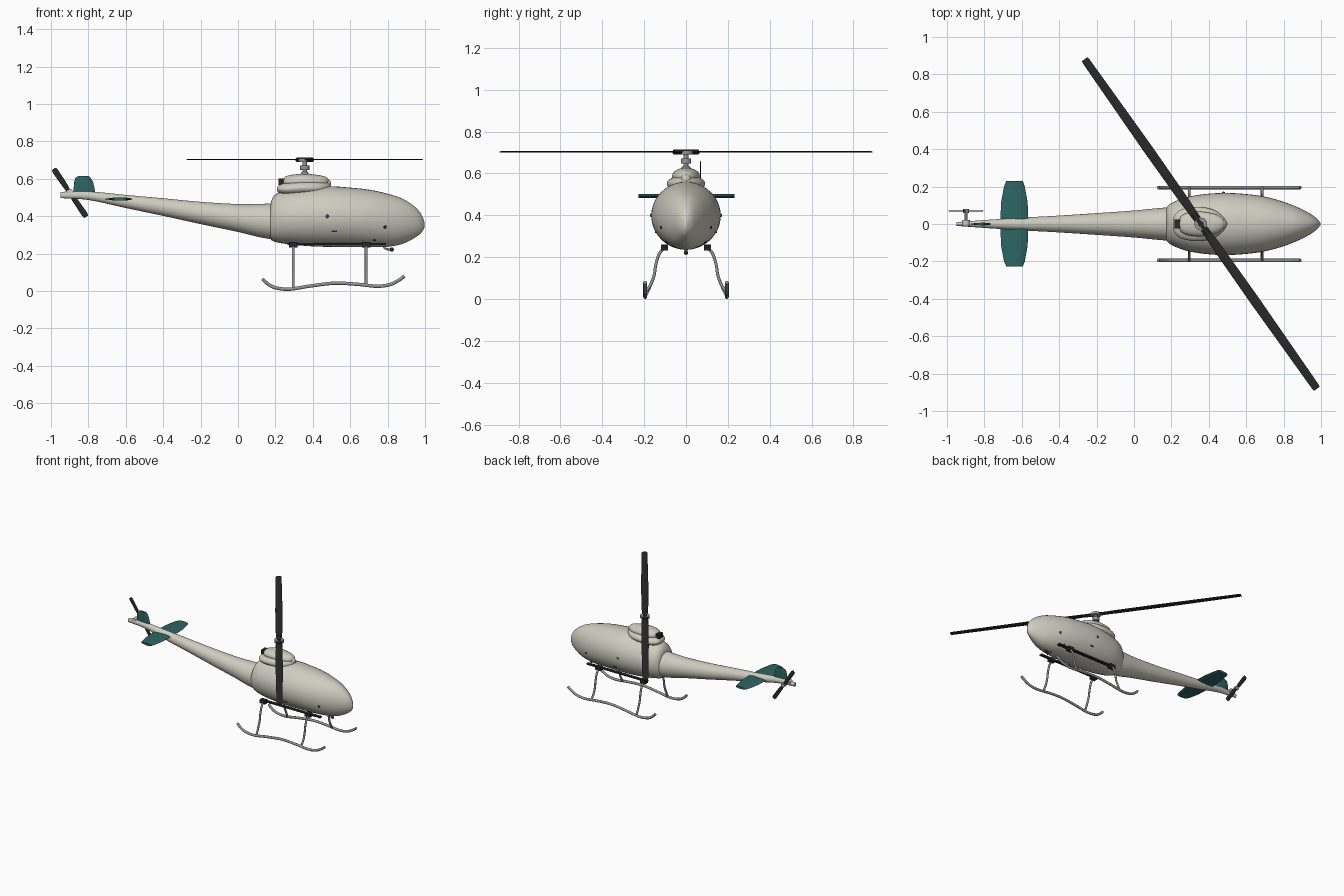
import bpy, bmesh, math
from mathutils import Vector, Matrix

if "Cube" in bpy.data.objects:
    bpy.data.objects.remove(bpy.data.objects["Cube"])

def mat(name, c):
    m = bpy.data.materials.new(name)
    m.diffuse_color = (*c, 1)
    m.use_nodes = True
    m.node_tree.nodes["Principled BSDF"].inputs["Base Color"].default_value = m.diffuse_color
    return m

BODY = mat("warm_grey", (0.62, 0.61, 0.53))
TEAL = mat("teal", (0.026, 0.13, 0.128))
DARK = mat("charcoal", (0.022, 0.022, 0.022))
METAL = mat("metal_grey", (0.30, 0.30, 0.30))

def finish(name, bm, m):
    bmesh.ops.recalc_face_normals(bm, faces=bm.faces)
    me = bpy.data.meshes.new(name)
    bm.to_mesh(me)
    bm.free()
    me.materials.append(m)
    ob = bpy.data.objects.new(name, me)
    bpy.context.collection.objects.link(ob)
    return ob

def spline(pts, steps):
    """Catmull-Rom interpolation of tuples."""
    out = []
    for i in range(len(pts) - 1):
        p = [Vector(pts[max(0, min(len(pts) - 1, i + k))]) for k in (-1, 0, 1, 2)]
        for s in range(steps):
            t = s / steps
            out.append(0.5 * (2 * p[1] + (p[2] - p[0]) * t
                       + (2 * p[0] - 5 * p[1] + 4 * p[2] - p[3]) * t * t
                       + (3 * p[1] - p[0] - 3 * p[2] + p[3]) * t ** 3))
    return out + [Vector(pts[-1])]

def loft(name, sections, m, steps=4, n=40):
    """Elliptic sections (x, z bottom, z top, half width) joined along x."""
    bm = bmesh.new()
    rings = []
    for x, lo, hi, w in spline(sections, steps):
        c, h = (lo + hi) / 2, (hi - lo) / 2
        rings.append([bm.verts.new((x, w * math.cos(a), c + h * math.sin(a)))
                      for a in (2 * math.pi * k / n for k in range(n))])
    for a, b in zip(rings, rings[1:]):
        for k in range(n):
            bm.faces.new((a[k], a[(k + 1) % n], b[(k + 1) % n], b[k]))
    bm.faces.new(rings[0])
    bm.faces.new(rings[-1])
    return finish(name, bm, m)

def cyl(name, p, q, r, m, r2=None, n=24):
    p, q = Vector(p), Vector(q)
    bm = bmesh.new()
    rot = (q - p).to_track_quat('Z', 'Y').to_matrix().to_4x4()
    bmesh.ops.create_cone(bm, cap_ends=True, segments=n, radius1=r,
                          radius2=r if r2 is None else r2, depth=(q - p).length,
                          matrix=Matrix.Translation((p + q) / 2) @ rot)
    return finish(name, bm, m)

def box(name, c, s, m):
    bm = bmesh.new()
    bmesh.ops.create_cube(bm, size=1, matrix=Matrix.Translation(c) @ Matrix.Diagonal((*s, 1)))
    return finish(name, bm, m)

def ball(name, c, s, m):
    bm = bmesh.new()
    bmesh.ops.create_uvsphere(bm, u_segments=20, v_segments=12, radius=1,
                              matrix=Matrix.Translation(c) @ Matrix.Diagonal((*s, 1)))
    return finish(name, bm, m)

def wing(name, stations, thick, m, matrix=Matrix()):
    """Lens-section blade: stations are (span, rear, front) along local y."""
    bm = bmesh.new()
    rings = []
    for s, a, b in stations:
        prof = [(0, 0), (.3, -.4), (.7, -.5), (.92, -.3), (1, 0), (.92, .3), (.7, .5), (.3, .4)]
        rings.append([bm.verts.new((a + (b - a) * u, s, v * thick)) for u, v in prof])
    for a, b in zip(rings, rings[1:]):
        for k in range(8):
            bm.faces.new((a[k], a[(k + 1) % 8], b[(k + 1) % 8], b[k]))
    bm.faces.new(rings[0])
    bm.faces.new(rings[-1])
    bm.transform(matrix)
    return finish(name, bm, m)

def tube(name, pts, r, m):
    cu = bpy.data.curves.new(name, 'CURVE')
    cu.dimensions = '3D'
    cu.bevel_depth, cu.bevel_resolution, cu.use_fill_caps = r, 3, True
    sp = cu.splines.new('POLY')
    path = spline(pts, 6)
    sp.points.add(len(path) - 1)
    for q, v in zip(sp.points, path):
        q.co = (*v, 1)
    cu.materials.append(m)
    ob = bpy.data.objects.new(name, cu)
    bpy.context.collection.objects.link(ob)

# Fuselage and tail boom
loft("fuselage", [(.172, .285, .45, .085), (.182, .27, .492, .098), (.21, .26, .522, .117),
                  (.28, .249, .54, .143), (.38, .24, .554, .16), (.49, .236, .56, .166),
                  (.60, .235, .553, .160), (.70, .235, .542, .146), (.79, .236, .523, .122),
                  (.87, .249, .498, .092), (.93, .276, .463, .062), (.97, .302, .425, .036),
                  (.99, .325, .388, .015), (.998, .345, .362, .003)], BODY)
loft("tail_boom", [(-.95, .497, .530, .010), (-.80, .487, .533, .021), (-.60, .444, .514, .034),
                   (-.40, .402, .496, .045), (-.20, .358, .477, .058), (0, .316, .465, .072),
                   (.12, .287, .466, .084), (.22, .272, .47, .092)], BODY)

# Engine cowling, intake and exhaust
loft("lower_cowling", [(.208, .54, .55, .01), (.218, .525, .565, .05), (.26, .51, .582, .08),
                       (.34, .51, .592, .092), (.42, .51, .592, .078), (.47, .52, .588, .045),
                       (.492, .545, .575, .015)], BODY)
loft("upper_cowling", [(.242, .57, .59, .012), (.25, .56, .61, .04), (.29, .55, .622, .06),
                       (.36, .55, .627, .066), (.43, .55, .62, .054), (.47, .56, .61, .033),
                       (.486, .58, .595, .01)], BODY)
ball("intake_nose", (.47, 0, .574), (.028, .025, .025), BODY)
box("exhaust", (.234, 0, .584), (.034, .05, .034), DARK)

# Rotor mast and hub
cyl("mast", (.357, 0, .61), (.357, 0, .70), .011, METAL)
cyl("mast_base", (.357, 0, .622), (.357, 0, .636), .026, METAL, .016)
cyl("swashplate", (.357, 0, .648), (.357, 0, .672), .025, METAL)
cyl("rotor_hub", (.357, 0, .690), (.357, 0, .710), .034, METAL)
cyl("hub_cap", (.357, 0, .71), (.357, 0, .715), .015, DARK)

# Main rotor blades
for i in range(2):
    ang = math.atan2(.62, .88) + math.pi * i
    M = Matrix.Translation((.357, 0, .703)) @ Matrix.Rotation(ang, 4, 'Z')
    wing(f"main_blade_{i + 1}", [(.025, -.02, .02), (.15, -.024, .024), (.5, -.026, .026),
                                 (1.06, -.021, .021), (1.078, -.018, .019)], .007, DARK, M)
    d = M.to_3x3() @ Vector((0, 1, 0))
    c = Vector((.357, 0, .702))
    cyl(f"blade_grip_{i + 1}", c, c + d * .07, .012, DARK)

# Stabiliser and fin
wing("stabiliser", [(-.226, -.683, -.594), (-.20, -.695, -.584), (-.12, -.710, -.569),
                    (0, -.716, -.564), (.12, -.710, -.569), (.20, -.695, -.584),
                    (.231, -.683, -.594)], .018, TEAL, Matrix.Translation((0, 0, .492)))
wing("tail_fin", [(.50, -.878, -.762), (.54, -.879, -.765), (.58, -.877, -.774),
                  (.605, -.870, -.787), (.614, -.855, -.797)], .014, TEAL,
     Matrix.Rotation(math.pi / 2, 4, 'X'))

# Tail rotor
hub = Vector((-.898, .07, .525))
cyl("tail_gearbox", (-.898, -.012, .525), (-.898, .022, .525), .02, BODY)
cyl("tail_shaft", (-.898, 0, .525), (-.898, .08, .525), .007, METAL)
cyl("tail_hub", (-.898, .06, .525), (-.898, .08, .525), .016, METAL)
for i in range(2):
    M = (Matrix.Translation(hub) @ Matrix.Rotation(math.atan2(-.085, .125) + math.pi * i, 4, 'Y')
         @ Matrix.Rotation(math.pi / 2, 4, 'X'))
    wing(f"tail_blade_{i + 1}", [(.012, -.009, .009), (.04, -.014, .014), (.14, -.016, .016),
                                 (.155, -.012, .012)], .005, DARK, M)

# Landing gear, both sides
for side, s in (("left", 1), ("right", -1)):
    tube(f"{side}_skid", [(.13, s * .195, .066), (.16, s * .195, .038), (.20, s * .195, .018),
                          (.275, s * .195, .010), (.38, s * .195, .026), (.515, s * .195, .042),
                          (.64, s * .195, .036), (.74, s * .195, .026), (.81, s * .195, .034),
                          (.86, s * .195, .058), (.89, s * .195, .080)], .0095, METAL)
    box(f"{side}_mount_rail", (.528, s * .098, .252), (.525, .022, .01), DARK)
    for end, x, zf in (("rear", .295, .016), ("front", .685, .034)):
        tube(f"{side}_{end}_leg", [(x, s * .10, .25), (x, s * .128, .215), (x, s * .144, .165),
                                   (x, s * .152, .115), (x, s * .168, .07), (x, s * .193, zf)],
             .0075, METAL)
        box(f"{side}_{end}_clamp", (x, s * .102, .247), (.046, .034, .028), DARK)
    # Side fittings
    ball(f"{side}_side_light", (.478, s * .166, .40), (.009, .007, .009), TEAL)
    ball(f"{side}_nose_port", (.785, s * .115, .343), (.009, .009, .009), DARK)
    ball(f"{side}_lower_port", (.73, s * .088, .275), (.006, .009, .009), DARK)
    box(f"{side}_vent", (.515, s * .142, .32), (.028, .012, .007), DARK)

# Camera probe under the nose
tube("probe_arm", [(.775, 0, .245), (.79, 0, .226), (.82, 0, .222)], .006, METAL)
ball("probe_tip", (.822, 0, .222), (.011, .010, .011), DARK)

# Smooth shading with sharp edges kept
for ob in bpy.context.scene.objects:
    if ob.type == 'MESH':
        ob.select_set(True)
        bpy.context.view_layer.objects.active = ob
bpy.ops.object.shade_smooth_by_angle(angle=math.radians(35))
